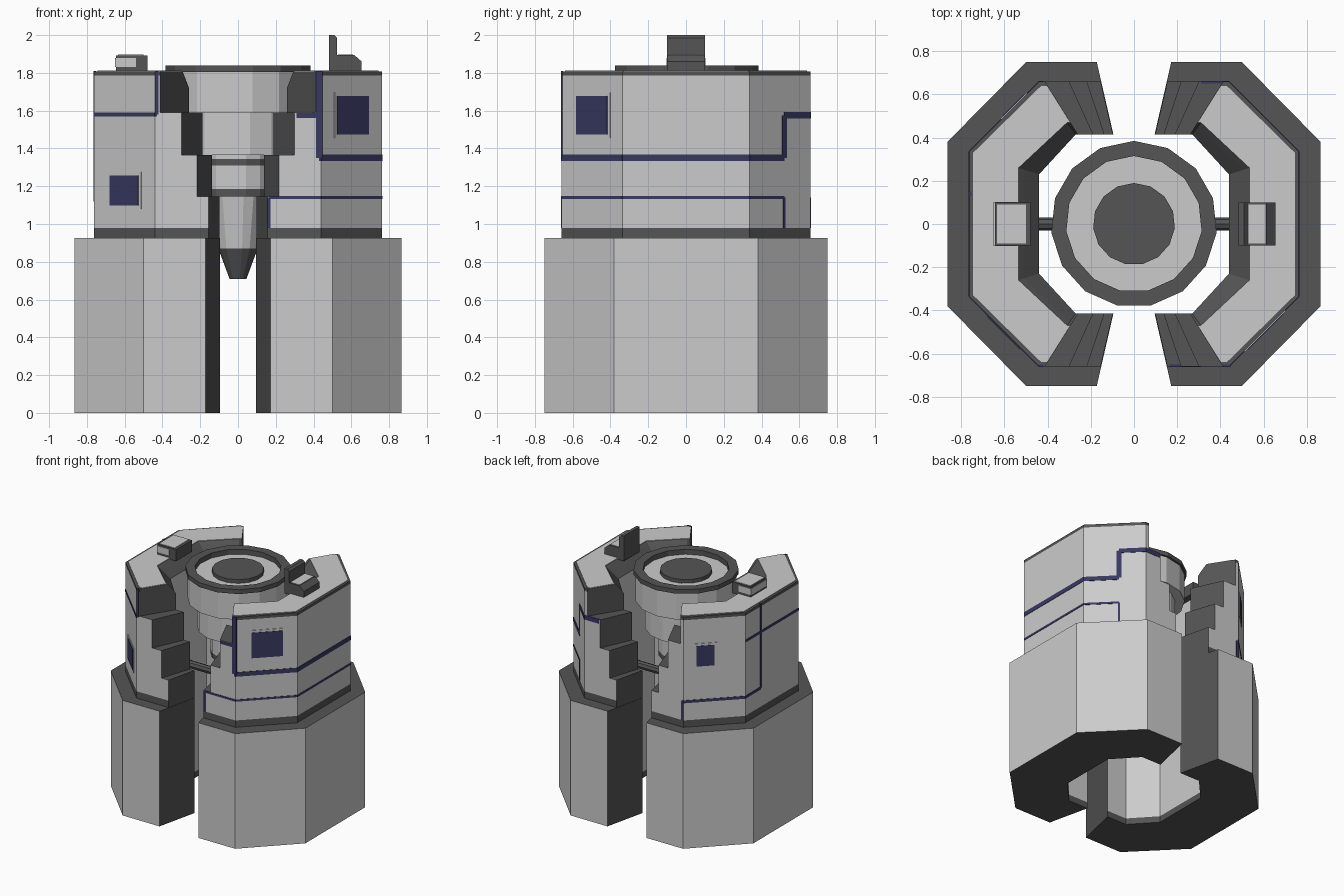
import bpy, math
from mathutils import Vector

if "Cube" in bpy.data.objects:
    bpy.data.objects.remove(bpy.data.objects["Cube"])


def material(name, rgb):
    m = bpy.data.materials.new(name)
    m.diffuse_color = (*rgb, 1)
    m.use_nodes = True
    m.node_tree.nodes["Principled BSDF"].inputs["Base Color"].default_value = m.diffuse_color
    return m


LIGHT, DARK, BLUE = 0, 1, 2
MATS = [material("light_grey", (0.6, 0.6, 0.6)),
        material("dark_grey", (0.09, 0.09, 0.09)),
        material("navy", (0.04, 0.04, 0.12))]


def build(name, verts, faces, mats):
    import bmesh
    me = bpy.data.meshes.new(name)
    me.from_pydata([tuple(v) for v in verts], [], faces)
    for m in MATS:
        me.materials.append(m)
    for p, m in zip(me.polygons, mats):
        p.material_index = m
    bm = bmesh.new()
    bm.from_mesh(me)
    bmesh.ops.recalc_face_normals(bm, faces=bm.faces)
    bm.to_mesh(me)
    bm.free()
    bpy.context.collection.objects.link(bpy.data.objects.new(name, me))


def loft(name, low, high, mats):
    """Closed solid between two equal rings of 3D points; mats = sides + [bottom, top]."""
    n = len(low)
    faces = [(i, (i + 1) % n, n + (i + 1) % n, n + i) for i in range(n)]
    faces += [tuple(range(n))[::-1], tuple(range(n, 2 * n))]
    build(name, low + high, faces, mats)


# Octagon quarter = (x half width, y half depth, corner x, corner y)
LOW_OUT, UP_OUT = (0.865, 0.75, 0.5, 0.38), (0.763, 0.66, 0.44, 0.337)
INNER, TOP_IN = (0.44, 0.415, 0.27, 0.23), (0.535, 0.47, 0.31, 0.26)
MID_IN = tuple(a * 0.28 + b * 0.72 for a, b in zip(INNER, TOP_IN))


def c_ring(s, out, inn, k, z):
    """C-shaped outline whose end cuts are radial, x = k*y."""
    def arc(q):
        X, Y, cx, cy = q
        return [(k * Y, -Y), (cx, -Y), (X, -cy), (X, cy), (cx, Y), (k * Y, Y)]
    return [(s * x, y, z) for x, y in arc(out) + arc(inn)[::-1]]


def shell(name, s, out, k, z0, z1, in0=INNER, in1=INNER, outer=LIGHT, inner=LIGHT, cap=DARK):
    mats = [outer] * 5 + [cap] + [inner] * 5 + [cap, cap, cap]
    loft(name, c_ring(s, out, in0, k, z0), c_ring(s, out, in1, k, z1), mats)


def bar(name, p, q, width, depth, mat, off=0.0):
    """Flat strip lying on the upper wall from p to q."""
    p, q = Vector(p), Vector(q)
    m = (p + q) / 2
    n = Vector((math.copysign(1, m.x), math.copysign(1, m.y), 0))
    if abs(m.x) > 0.755:
        n.y = 0
    elif abs(m.y) > 0.655:
        n.x = 0
    n.normalize()
    side = (q - p).normalized().cross(n) * width / 2
    def ring(c):
        return [c + side - n * 0.01, c + side + n * depth, c - side + n * depth, c - side - n * 0.01]
    loft(name, ring(p), ring(q), [mat] * 6)


def box(name, x0, x1, y, z0, z1, mat):
    r = [(x0, -y), (x1, -y), (x1, y), (x0, y)]
    loft(name, [(a, b, z0) for a, b in r], [(a, b, z1) for a, b in r], [mat] * 6)


# Two mirrored C-shaped housings
for side, s in (("left", -1), ("right", 1)):
    shell(side + "_foot_rim", s, LOW_OUT, 0.23, 0, 0.05, inner=DARK)
    shell(side + "_lower_block", s, LOW_OUT, 0.23, 0.05, 0.925)
    shell(side + "_base_band", s, UP_OUT, 0.235, 0.925, 0.98, outer=DARK)
    shell(side + "_tier_1", s, UP_OUT, 0.235, 0.98, 1.145)
    shell(side + "_tier_2", s, UP_OUT, 0.33, 1.145, 1.365)
    shell(side + "_tier_3", s, UP_OUT, 0.455, 1.365, 1.59)
    shell(side + "_tier_4", s, UP_OUT, 0.625, 1.59, 1.72)
    shell(side + "_shoulder", s, UP_OUT, 0.625, 1.72, 1.785, INNER, MID_IN, inner=DARK)
    shell(side + "_top_rim", s, UP_OUT, 0.625, 1.785, 1.808, MID_IN, TOP_IN, outer=DARK, inner=DARK)
    shell(side + "_top_panel", s, (0.745, 0.64, 0.43, 0.33), 0.63, 1.80, 1.812, TOP_IN, TOP_IN, cap=LIGHT)
    # thin rod holding the core
    rod = [(math.cos(a) * 0.03, 0.95 + math.sin(a) * 0.03) for a in (i * math.pi / 4 for i in range(8))]
    loft(side + "_rod", [(s * 0.08, y, z) for y, z in rod], [(s * 0.46, y, z) for y, z in rod], [DARK] * 10)

# Clip on the left top, hook on the right top
box("left_clip", -0.645, -0.48, 0.1, 1.80, 1.893, DARK)
box("left_clip_panel", -0.65, -0.54, 0.103, 1.83, 1.88, LIGHT)
box("left_clip_cap", -0.635, -0.5, 0.09, 1.88, 1.897, LIGHT)
hook = [(0.483, 1.8), (0.483, 2.0), (0.51, 2.0), (0.525, 1.985), (0.525, 1.895),
        (0.615, 1.895), (0.655, 1.86), (0.655, 1.8)]
loft("right_hook", [(x, -0.1, z) for x, z in hook], [(x, 0.1, z) for x, z in hook], [DARK] * 10)
box("right_hook_panel", 0.53, 0.61, 0.09, 1.88, 1.898, LIGHT)


# Central core turned from a profile, colour given per segment
core = [(0, 1.83, DARK), (0.19, 1.83, DARK), (0.19, 1.80, LIGHT), (0.315, 1.80, DARK),
        (0.315, 1.84, DARK), (0.385, 1.84, DARK), (0.385, 1.805, DARK), (0.37, 1.805, LIGHT),
        (0.37, 1.59, LIGHT), (0.30, 1.59, LIGHT), (0.30, 1.365, LIGHT), (0.20, 1.365, LIGHT),
        (0.20, 1.345, DARK), (0.20, 1.31, LIGHT), (0.20, 1.185, DARK), (0.20, 1.145, DARK),
        (0.14, 1.145, LIGHT), (0.105, 0.87, DARK), (0.045, 0.71, DARK), (0, 0.71, DARK)]
N = 15
cv, cf, cm = [], [], []
for r, z, m in core:
    cv += [(r * math.sin(2 * math.pi * i / N), r * math.cos(2 * math.pi * i / N), z) for i in range(N)]
last = len(core) - 2
for j in range(1, last):
    for i in range(N):
        a, b = j * N + i, j * N + (i + 1) % N
        cf.append((a, b, b + N, a + N))
        cm.append(core[j][2])
cf += [tuple(range(N, 2 * N)), tuple(range(last * N, (last + 1) * N))]
cm += [DARK, DARK]
used = cv[N:(last + 1) * N]
build("core", used, [tuple(v - N for v in f) for f in cf], cm)


# Blue lines following the upper walls
def line(name, pts, w):
    for i, (p, q) in enumerate(zip(pts, pts[1:])):
        bar(f"{name}_{i}", p, q, w, 0.003, BLUE)


X, Y, CX, CY = UP_OUT
DX, DY = 0.58, 0.52
line("right_thick_line", [(0.43, -Y, 1.81), (0.43, -Y, 1.35), (CX, -Y, 1.35), (X, -CY, 1.35),
     (X, CY, 1.35), (DX, DY, 1.35), (DX, DY, 1.575), (CX, Y, 1.575), (0.31, Y, 1.575)], 0.035)
line("right_front_dash", [(0.31, -Y, 1.575), (0.43, -Y, 1.575)], 0.025)
line("right_thin_line", [(0.165, -Y, 0.98), (0.165, -Y, 1.14), (CX, -Y, 1.14), (X, -CY, 1.14),
     (X, CY, 1.14), (DX, DY, 1.14), (DX, DY, 0.98)], 0.016)
line("left_upper_line", [(-0.43, -Y, 1.81), (-0.43, -Y, 1.58), (-CX, -Y, 1.58),
     (-X, -CY, 1.58), (-X, CY, 1.58)], 0.02)
line("left_lower_line", [(-X, 0.14, 1.81), (-X, 0.14, 1.13), (-X, CY, 1.13),
     (-CX, Y, 1.13), (-CX + 0.01, Y, 1.13), (-CX + 0.01, Y, 0.98)], 0.022)


# Framed windows on the diagonal walls
def window(name, x, y, z0, z1, w):
    bar(name + "_frame", (x, y, z0), (x, y, z1), w, 0.004, LIGHT)
    bar(name + "_glass", (x, y, z0 + 0.018), (x, y, z1 - 0.018), w - 0.036, 0.007, BLUE)


window("right_front_window", 0.605, -0.495, 1.455, 1.695, 0.27)
window("left_front_window", -0.60, -0.50, 1.08, 1.275, 0.25)
window("left_back_window", -0.555, 0.545, 1.39, 1.59, 0.17)
